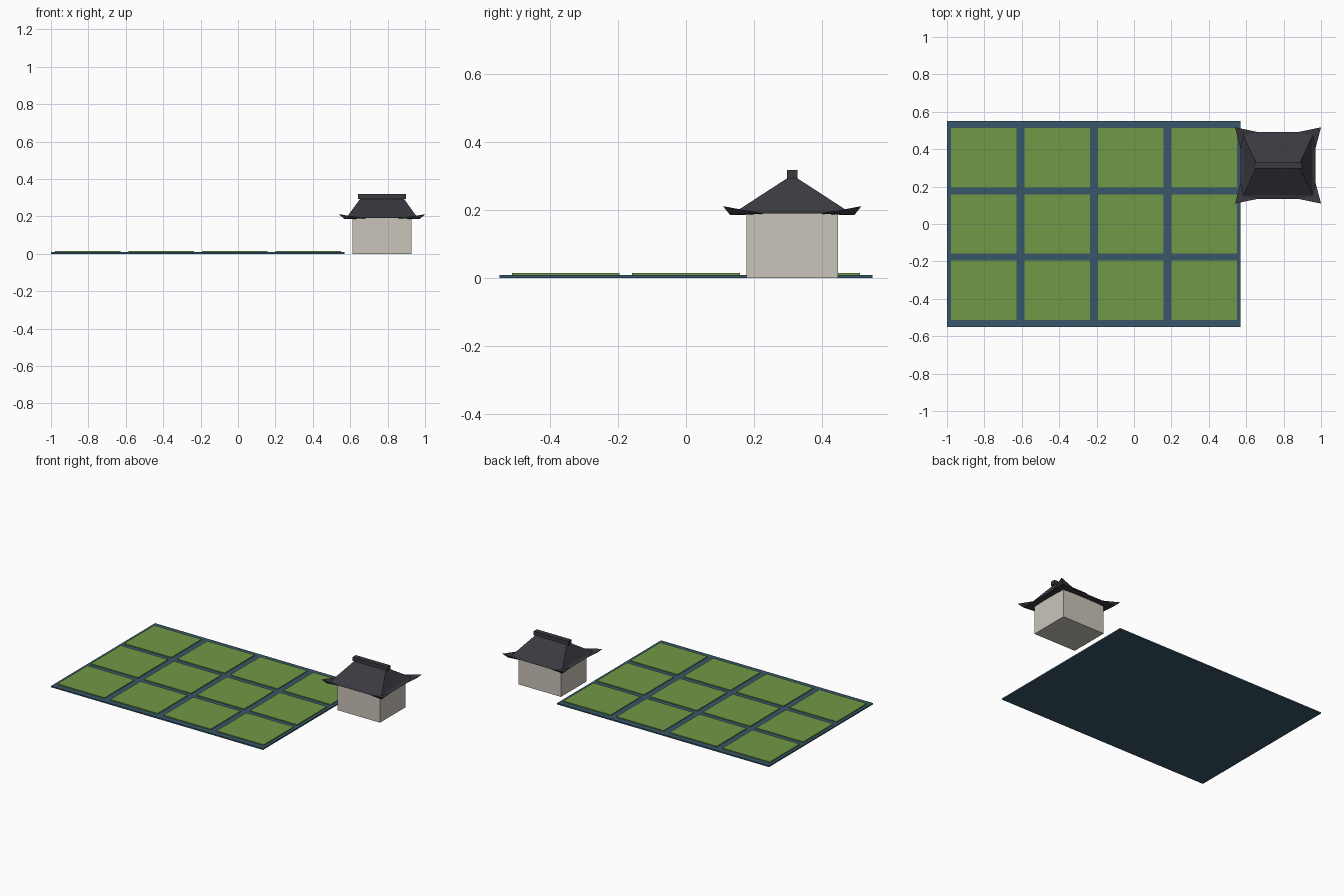
import bpy, bmesh

if "Cube" in bpy.data.objects:
    bpy.data.objects.remove(bpy.data.objects["Cube"])


def material(name, rgb):
    m = bpy.data.materials.new(name)
    m.diffuse_color = (*rgb, 1.0)
    m.use_nodes = True
    m.node_tree.nodes["Principled BSDF"].inputs["Base Color"].default_value = m.diffuse_color
    return m


WATER = material("water_blue", (0.040, 0.096, 0.142))
GREEN = material("field_green", (0.165, 0.318, 0.063))
PLASTER = material("wall_plaster", (0.60, 0.56, 0.49))
TILE = material("roof_tile", (0.042, 0.041, 0.051))


def add_object(name, bm, mat):
    bmesh.ops.recalc_face_normals(bm, faces=bm.faces)
    me = bpy.data.meshes.new(name)
    bm.to_mesh(me)
    bm.free()
    me.materials.append(mat)
    ob = bpy.data.objects.new(name, me)
    bpy.context.collection.objects.link(ob)
    return ob


def box(name, x, y, z0, z1, sx, sy, mat):
    bm = bmesh.new()
    bmesh.ops.create_cube(bm, size=1)
    for v in bm.verts:
        v.co = (x + v.co.x * sx, y + v.co.y * sy, z0 + (v.co.z + 0.5) * (z1 - z0))
    return add_object(name, bm, mat)


# Flooded base and the 4 x 3 grid of planted plots
FX = -0.215
box("water_bed", FX, 0, 0, 0.009, 1.57, 1.10, WATER)
for i in range(4):
    for j in range(3):
        box(f"field_plot_{i}_{j}", FX + (i - 1.5) * 0.393, (j - 1) * 0.354,
            0.004, 0.015, 0.35, 0.317, GREEN)

# Hut walls
HX, HY = 0.77, 0.313
box("hut_walls", HX, HY, 0, 0.192, 0.315, 0.27, PLASTER)

# Hipped roof with upturned corners: one quarter, mirrored in x and y
P = {
    "ridge_mid": (0, 0, 0.304), "ridge_end": (0.11, 0, 0.304),
    "hip": (0.185, 0.160, 0.200),
    "slope_y": (0, 0.157, 0.197), "slope_x": (0.182, 0, 0.200),
    "eave_y": (0, 0.179, 0.191), "eave_x": (0.20, 0, 0.191),
    "flare_y": (0.11, 0.179, 0.191), "flare_x": (0.20, 0.09, 0.191),
    "tip": (0.230, 0.204, 0.212), "under_tip": (0.202, 0.183, 0.186),
    "under": (0, 0, 0.189),
}
FACES = [
    "ridge_mid ridge_end hip slope_y", "slope_y hip flare_y eave_y", "hip tip flare_y",
    "ridge_end slope_x hip", "slope_x eave_x flare_x hip", "hip flare_x tip",
    "tip under_tip flare_y", "tip flare_x under_tip",
    "under eave_y flare_y", "under flare_y under_tip",
    "under under_tip flare_x", "under flare_x eave_x",
]
bm = bmesh.new()
verts = {k: bm.verts.new(co) for k, co in P.items()}
for f in FACES:
    bm.faces.new([verts[k] for k in f.split()])
# Ridge line and symmetry planes stay open until mirrored
for axis in ((-1, 1), (1, -1)):
    src = bmesh.ops.duplicate(bm, geom=bm.verts[:] + bm.edges[:] + bm.faces[:])
    for v in src["geom"]:
        if isinstance(v, bmesh.types.BMVert):
            v.co.x *= axis[0]
            v.co.y *= axis[1]
bmesh.ops.remove_doubles(bm, verts=bm.verts, dist=0.0005)
roof = add_object("hut_roof", bm, TILE)
roof.location = (HX, HY, 0)

# Ridge cap
box("roof_ridge", HX, HY, 0.292, 0.319, 0.256, 0.032, TILE)
